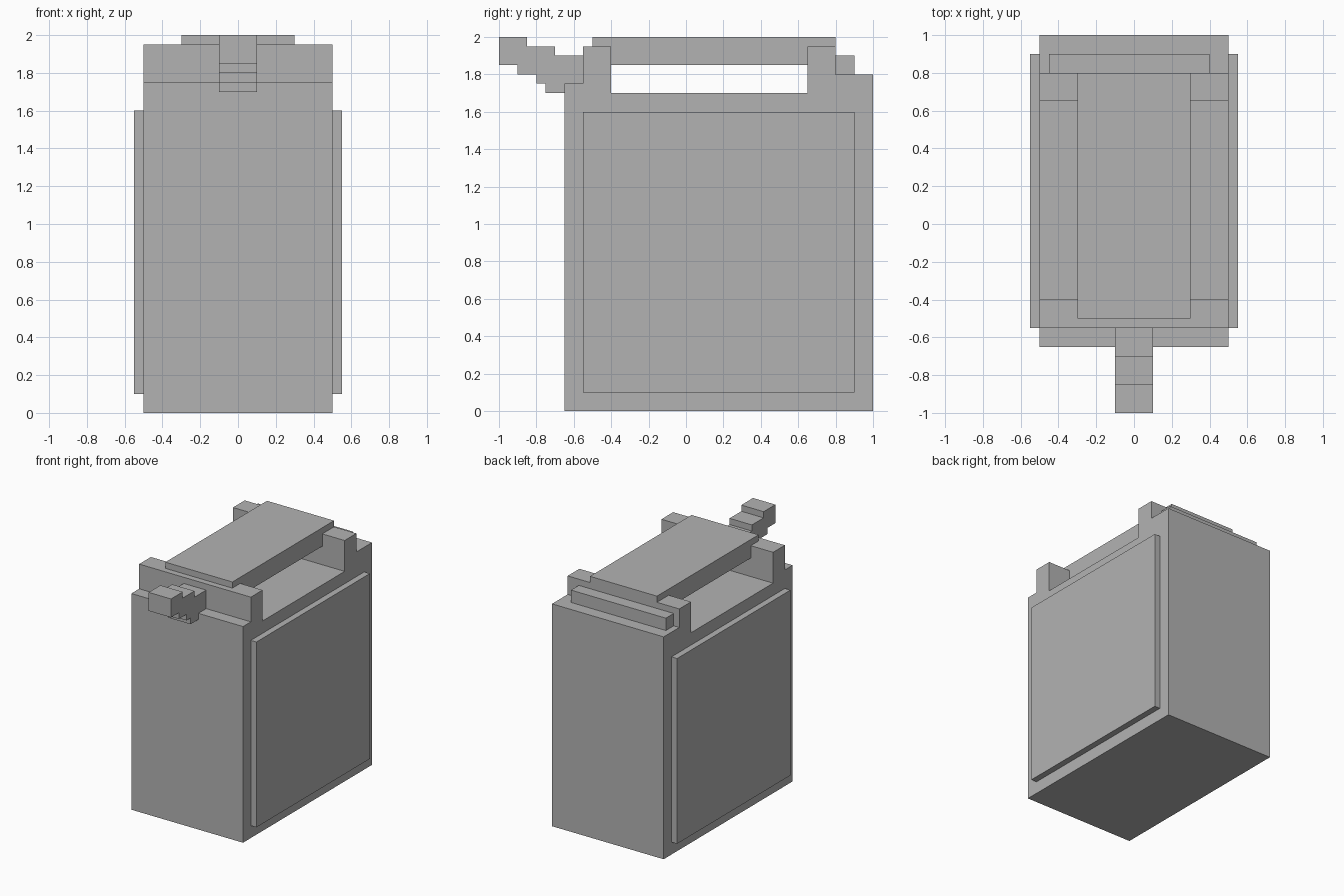
import bpy, bmesh

cube = bpy.data.objects.get("Cube")
if cube:
    bpy.data.objects.remove(cube, do_unlink=True)

# Single plain grey
grey = bpy.data.materials.new("plain grey")
grey.use_nodes = True
colour = (0.45, 0.45, 0.45, 1)
grey.diffuse_color = colour
grey.node_tree.nodes["Principled BSDF"].inputs["Base Color"].default_value = colour


def extrude_profile(name, profile, x0, x1):
    """Sweep a (y, z) outline from x0 to x1."""
    bm = bmesh.new()
    face = bm.faces.new([bm.verts.new((x0, y, z)) for y, z in profile])
    out = bmesh.ops.extrude_face_region(bm, geom=[face], use_keep_orig=True)
    moved = [v for v in out["geom"] if isinstance(v, bmesh.types.BMVert)]
    bmesh.ops.translate(bm, verts=moved, vec=(x1 - x0, 0, 0))
    bmesh.ops.recalc_face_normals(bm, faces=bm.faces)
    mesh = bpy.data.meshes.new(name)
    bm.to_mesh(mesh)
    bm.free()
    mesh.materials.append(grey)
    obj = bpy.data.objects.new(name, mesh)
    bpy.context.collection.objects.link(obj)
    return obj


def box(name, x0, x1, y0, y1, z0, z1):
    return extrude_profile(name, [(y0, z0), (y1, z0), (y1, z1), (y0, z1)], x0, x1)


# Container body with front and back walls around the hand recess
extrude_profile("body", [
    (-0.65, 0), (1, 0), (1, 1.8), (0.8, 1.8), (0.8, 1.95), (0.65, 1.95),
    (0.65, 1.7), (-0.4, 1.7), (-0.4, 1.95), (-0.55, 1.95),
    (-0.55, 1.75), (-0.65, 1.75)], -0.5, 0.5)

# Handle: thin cap resting on the walls, thicker grip between them
extrude_profile("handle", [
    (-0.5, 1.95), (-0.4, 1.95), (-0.4, 1.85), (0.65, 1.85), (0.65, 1.95),
    (0.8, 1.95), (0.8, 2), (-0.5, 2)], -0.3, 0.3)

# Stepped spout
extrude_profile("spout", [
    (-1, 1.85), (-0.9, 1.85), (-0.9, 1.8), (-0.8, 1.8), (-0.8, 1.75),
    (-0.75, 1.75), (-0.75, 1.7), (-0.65, 1.7), (-0.65, 1.75), (-0.55, 1.75),
    (-0.55, 1.9), (-0.7, 1.9), (-0.7, 1.95), (-0.85, 1.95), (-0.85, 2),
    (-1, 2)], -0.1, 0.1)

# Raised side panels
for side, x in (("left", 0.5), ("right", -0.55)):
    box(side + "_panel", x, x + 0.05, -0.55, 0.9, 0.1, 1.6)

# Bar on the rear ledge
box("rear_bar", -0.45, 0.4, 0.8, 0.9, 1.8, 1.9)
